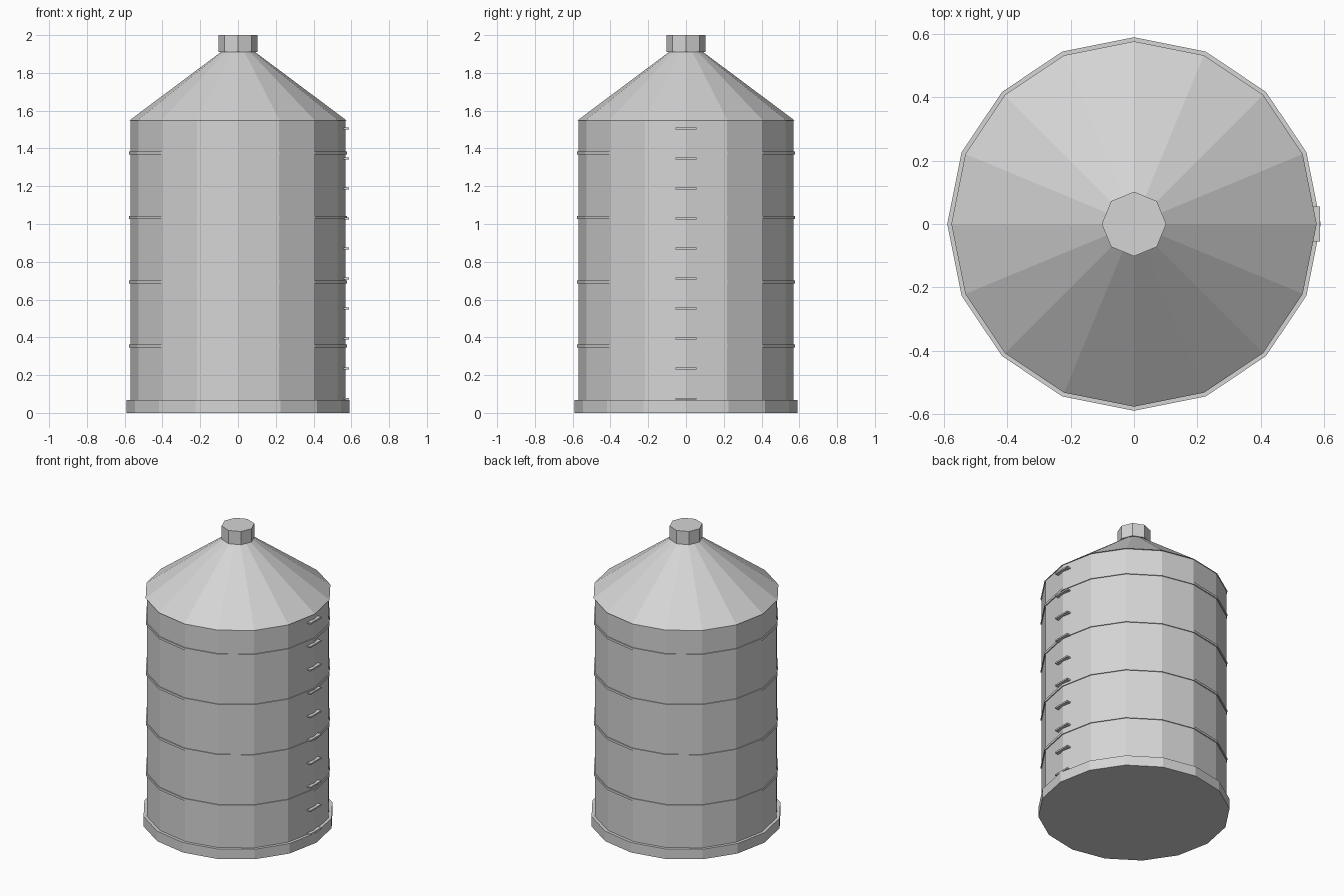
import bpy, math

if "Cube" in bpy.data.objects:
    bpy.data.objects.remove(bpy.data.objects["Cube"])

metal = bpy.data.materials.new("galvanised grey")
metal.diffuse_color = (0.66, 0.66, 0.66, 1)
metal.use_nodes = True
metal.node_tree.nodes["Principled BSDF"].inputs["Base Color"].default_value = metal.diffuse_color


def frustum(name, r1, r2, z1, z2, sides):
    """Closed, flat-faced frustum with a corner on +x."""
    verts, faces = [], []
    for r, z in ((r1, z1), (r2, z2)):
        for i in range(sides):
            a = 2 * math.pi * i / sides
            verts.append((r * math.cos(a), r * math.sin(a), z))
    for i in range(sides):
        j = (i + 1) % sides
        faces.append((i, j, sides + j, sides + i))
    faces.append(tuple(reversed(range(sides))))
    faces.append(tuple(range(sides, 2 * sides)))
    return add(name, verts, faces)


def box(name, x1, x2, y1, y2, z1, z2):
    verts = [(x, y, z) for z in (z1, z2)
             for x, y in ((x1, y1), (x2, y1), (x2, y2), (x1, y2))]
    faces = [(3, 2, 1, 0), (4, 5, 6, 7), (0, 1, 5, 4),
             (1, 2, 6, 5), (2, 3, 7, 6), (3, 0, 4, 7)]
    return add(name, verts, faces)


def add(name, verts, faces):
    mesh = bpy.data.meshes.new(name)
    mesh.from_pydata(verts, [], faces)
    mesh.materials.append(metal)
    obj = bpy.data.objects.new(name, mesh)
    bpy.context.collection.objects.link(obj)
    return obj


# Foundation, tank wall, conical roof and filler cap
frustum("base", 0.59, 0.59, 0, 0.068, 16)
frustum("tank_wall", 0.57, 0.57, 0.06, 1.548, 16)
frustum("roof", 0.577, 0.088, 1.547, 1.912, 16)
frustum("cap", 0.102, 0.102, 1.91, 2.0, 8)

# Reinforcing bands around the wall
for i in range(4):
    z = 0.353 + i * 0.341
    frustum(f"band_{i + 1}", 0.576, 0.576, z - 0.008, z + 0.008, 16)

# Ladder rungs on the right side
for i in range(10):
    z = 0.075 + i * 0.159
    box(f"rung_{i + 1}", 0.555, 0.587, -0.056, 0.056, z - 0.005, z + 0.005)
